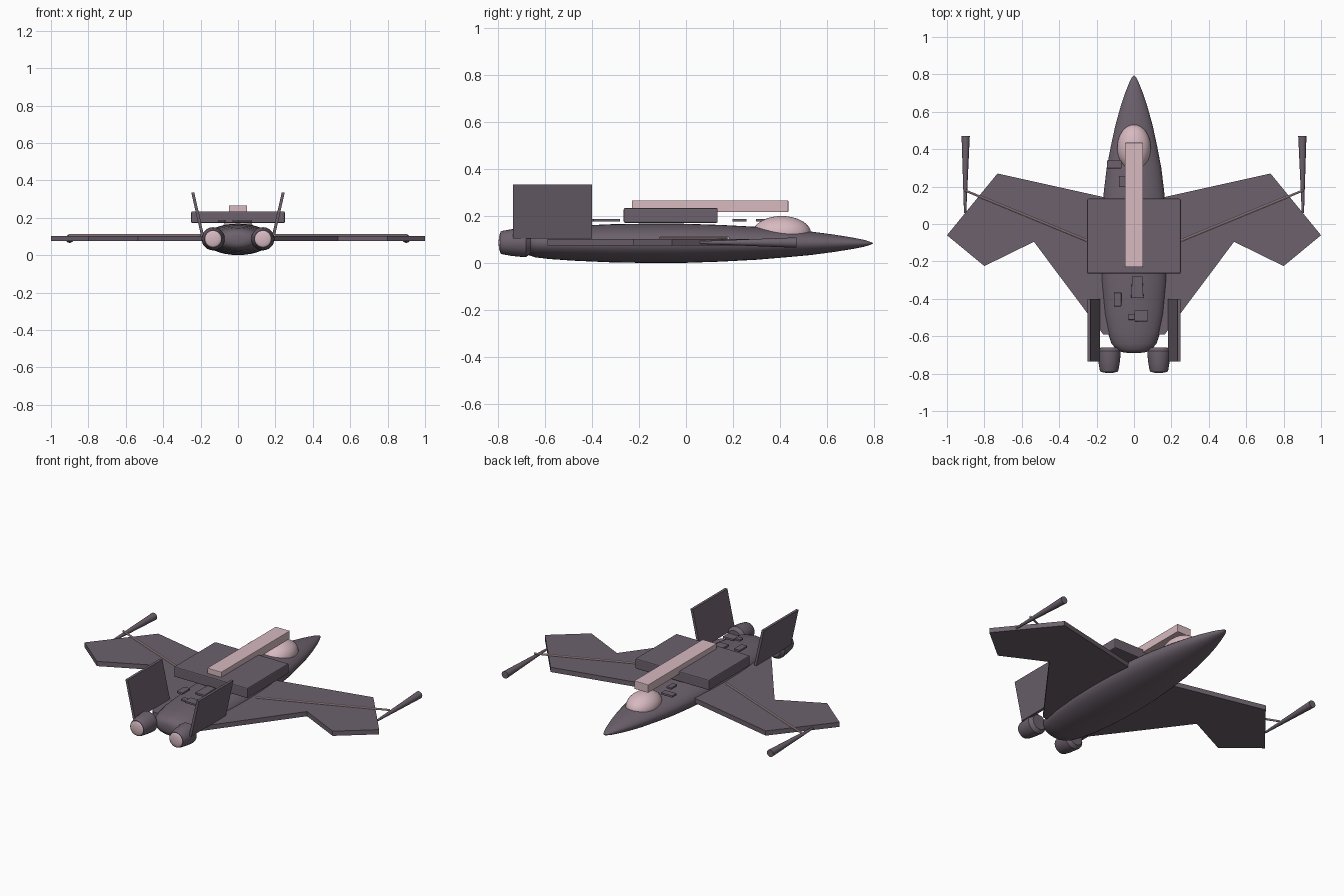
import bpy, bmesh, math
from mathutils import Vector, Matrix

if "Cube" in bpy.data.objects:
    bpy.data.objects.remove(bpy.data.objects["Cube"])


def material(name, rgb):
    m = bpy.data.materials.new(name)
    m.use_nodes = True
    m.diffuse_color = (*rgb, 1)
    m.node_tree.nodes["Principled BSDF"].inputs["Base Color"].default_value = (*rgb, 1)
    return m


DARK = material("dark mauve grey", (0.15, 0.12, 0.15))
PINK = material("dusty pink", (0.68, 0.49, 0.53))


def finish(name, bm, mat, smooth=False, bevel=0):
    bmesh.ops.recalc_face_normals(bm, faces=bm.faces)
    me = bpy.data.meshes.new(name)
    bm.to_mesh(me)
    bm.free()
    me.materials.append(mat)
    ob = bpy.data.objects.new(name, me)
    bpy.context.collection.objects.link(ob)
    if bevel:
        mod = ob.modifiers.new("bevel", 'BEVEL')
        mod.width, mod.segments = bevel, 2
    if smooth:
        bpy.ops.object.select_all(action='DESELECT')
        ob.select_set(True)
        bpy.context.view_layer.objects.active = ob
        bpy.ops.object.shade_smooth_by_angle(angle=math.radians(40))
    return ob


def box(name, lo, hi, mat, bevel=0, back_flare=1):
    lo, hi = Vector(lo), Vector(hi)
    bm = bmesh.new()
    bmesh.ops.create_cube(bm, size=1)
    for v in bm.verts:
        if v.co.y < 0:
            v.co.x *= back_flare
        v.co = (lo + hi) / 2 + v.co * (hi - lo)
    return finish(name, bm, mat, bevel=bevel)


def prism(name, outline, z0, z1, mat):
    bm = bmesh.new()
    base = bm.faces.new([bm.verts.new((x, y, z0)) for x, y in outline])
    top = bmesh.ops.extrude_face_region(bm, geom=[base])["geom"]
    for v in top:
        if isinstance(v, bmesh.types.BMVert):
            v.co.z = z1
    return finish(name, bm, mat)


def loft(name, rings, mat, sides=32):
    """Elliptical sections along y: (y, centre x, centre z, half width, half height)."""
    bm = bmesh.new()
    loops = []
    for y, cx, cz, w, h in rings:
        angles = [2 * math.pi * i / sides for i in range(sides)]
        loops.append([bm.verts.new((cx + w * math.cos(a), y, cz + h * math.sin(a))) for a in angles])
    for a, b in zip(loops, loops[1:]):
        for i in range(sides):
            j = (i + 1) % sides
            bm.faces.new((a[i], a[j], b[j], b[i]))
    bm.faces.new(loops[0])
    bm.faces.new(loops[-1])
    return finish(name, bm, mat, smooth=True)


def ellipsoid(name, centre, radii, mat):
    bm = bmesh.new()
    bmesh.ops.create_uvsphere(bm, u_segments=32, v_segments=16, radius=1,
                              matrix=Matrix.Translation(centre) @ Matrix.Diagonal((*radii, 1)))
    return finish(name, bm, mat, smooth=True)


def rod(name, a, b, r0, r1, mat, sides=16):
    a, b = Vector(a), Vector(b)
    d = b - a
    mtx = Matrix.Translation((a + b) / 2) @ d.to_track_quat('Z', 'Y').to_matrix().to_4x4()
    bm = bmesh.new()
    bmesh.ops.create_cone(bm, cap_ends=True, segments=sides, radius1=r0, radius2=r1,
                          depth=d.length, matrix=mtx)
    return finish(name, bm, mat, smooth=True)


# Fuselage: (y, half width, half height)
hull = [(-0.69, 0.03, 0.02), (-0.685, 0.065, 0.036), (-0.67, 0.095, 0.05), (-0.64, 0.12, 0.06),
        (-0.58, 0.14, 0.067), (-0.48, 0.16, 0.074), (-0.32, 0.175, 0.081), (-0.15, 0.18, 0.084),
        (0, 0.176, 0.083), (0.15, 0.164, 0.078), (0.3, 0.146, 0.07), (0.42, 0.123, 0.06),
        (0.53, 0.099, 0.05), (0.63, 0.071, 0.037), (0.71, 0.044, 0.024), (0.76, 0.024, 0.014),
        (0.785, 0.011, 0.006), (0.795, 0.001, 0.001)]
loft("fuselage", [(y, 0, 0.085, w, h) for y, w, h in hull], DARK)

# Cockpit and dorsal parts
ellipsoid("canopy", (0, 0.407, 0.126), (0.09, 0.125, 0.075), PINK)
box("dorsal_platform", (-0.25, -0.265, 0.172), (0.25, 0.135, 0.235), DARK, bevel=0.006)
box("dorsal_beam", (-0.048, -0.23, 0.217), (0.048, 0.435, 0.267), PINK, bevel=0.003)

# Small hull panels: (x0, x1, y0, y1, rear flare)
panels = [(-0.145, -0.067, 0.298, 0.34, 1), (-0.08, -0.048, 0.198, 0.257, 1),
          (-0.01, 0.045, -0.395, -0.28, 1.2), (-0.108, -0.068, -0.44, -0.367, 1),
          (0.003, 0.075, -0.52, -0.463, 1), (-0.03, 0.003, -0.512, -0.48, 1)]
for i, (x0, x1, y0, y1, flare) in enumerate(panels):
    box(f"hull_panel_{i + 1}", (x0, y0, 0.177), (x1, y1, 0.189), DARK, bevel=0.002, back_flare=flare)

# Mirrored parts
wing = [(0, 0.108), (0.73, 0.27), (1, -0.06), (0.8, -0.225), (0.535, -0.095), (0.165, -0.59), (0, -0.59)]
for side, s in (("left", 1), ("right", -1)):
    prism(f"{side}_wing", [(s * x, y) for x, y in wing], 0.075, 0.104, DARK)
    rod(f"{side}_wing_strut", (s * 0.2, -0.11, 0.107), (s * 0.905, 0.18, 0.107), 0.006, 0.006, PINK, 8)
    rod(f"{side}_wing_gun", (s * 0.903, 0.06, 0.088), (s * 0.9, 0.47, 0.088), 0.006, 0.022, DARK)

    # Tail fin leaning outward
    fin = box(f"{side}_tail_fin", (-0.008, -0.735, 0.105), (0.008, -0.4, 0.335), DARK)
    for v in fin.data.vertices:
        v.co.x += s * (0.19 + (v.co.z - 0.105) * 0.225)

    # Engine nozzle with its glowing core
    cx, cz = s * 0.133, 0.088
    profile = [(-0.79, 0.046), (-0.78, 0.05), (-0.74, 0.057), (-0.69, 0.062), (-0.68, 0.062), (-0.66, 0.045)]
    loft(f"{side}_engine_nozzle", [(y, cx, cz, r, r) for y, r in profile], DARK, 24)
    ellipsoid(f"{side}_engine_core", (cx, -0.785, cz), (0.046, 0.012, 0.046), PINK)
